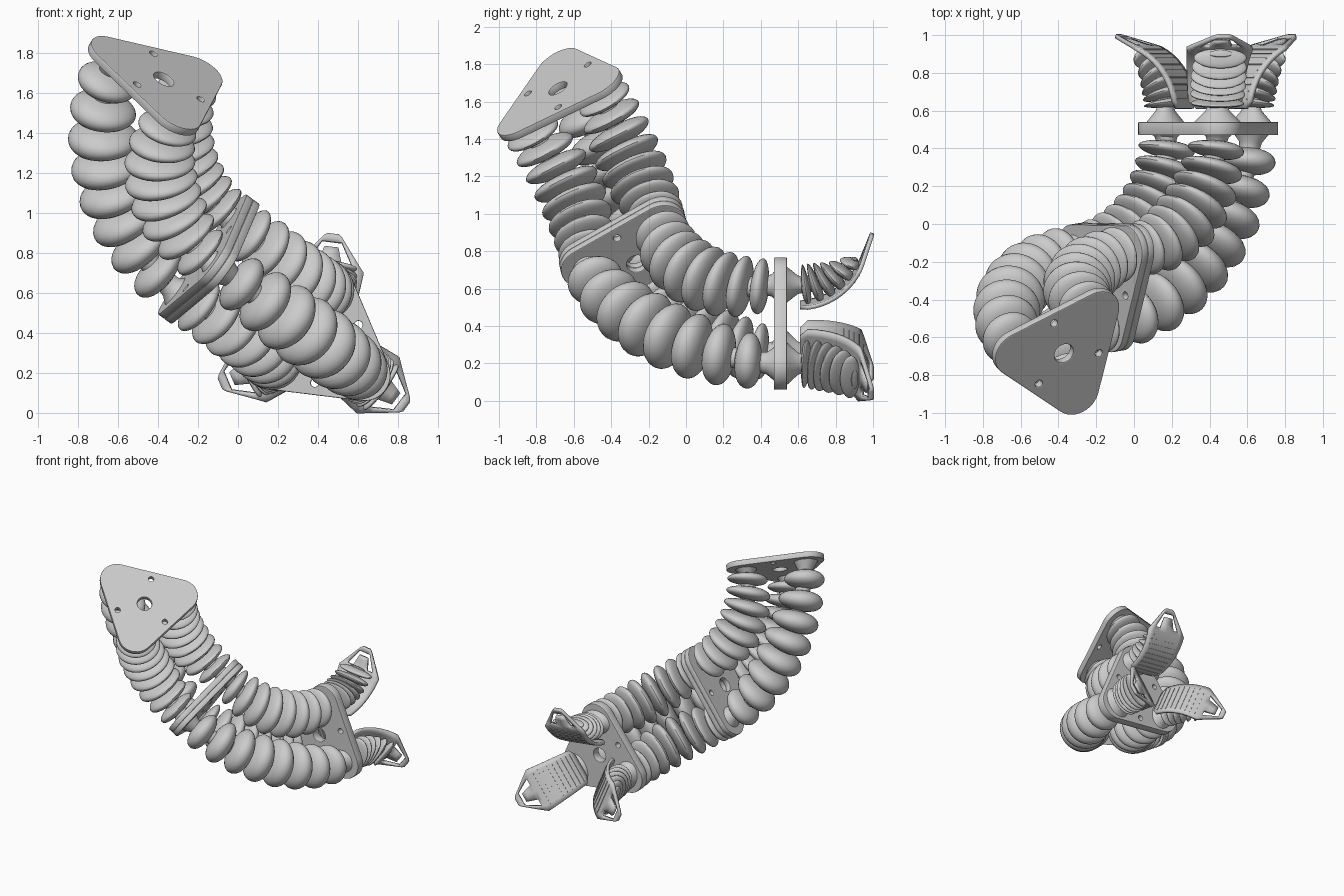
import bpy, bmesh, math
from mathutils import Matrix, Vector

cube = bpy.data.objects.get("Cube")
if cube:
    bpy.data.objects.remove(cube, do_unlink=True)

grey = bpy.data.materials.new("light grey")
grey.use_nodes = True
grey.diffuse_color = (0.6, 0.6, 0.6, 1)
grey.node_tree.nodes["Principled BSDF"].inputs["Base Color"].default_value = (0.6, 0.6, 0.6, 1)


def add_object(name, mesh, matrix=None):
    mesh.materials.clear()
    mesh.materials.append(grey)
    ob = bpy.data.objects.new(name, mesh)
    bpy.context.collection.objects.link(ob)
    if matrix:
        ob.matrix_world = matrix
    bpy.ops.object.select_all(action='DESELECT')
    ob.select_set(True)
    bpy.context.view_layer.objects.active = ob
    bpy.ops.object.shade_smooth_by_angle(angle=math.radians(40))
    return ob


def from_bmesh(name, bm, matrix=None):
    bmesh.ops.recalc_face_normals(bm, faces=bm.faces)
    mesh = bpy.data.meshes.new(name)
    bm.to_mesh(mesh)
    bm.free()
    return add_object(name, mesh, matrix)


def frame(x, y, z, origin):
    m = Matrix((x, y, z)).transposed().to_4x4()
    m.translation = origin
    return m


def arc_sweep(p0, t0, p1):
    """Transform that carries p0 along the circular arc that leaves along t0 and ends at p1."""
    chord = p1 - p0
    c = chord.normalized()
    theta = 2 * math.acos(c.dot(t0))
    rho = chord.length / (2 * math.sin(theta / 2))
    pivot = p0 + (c - t0 * c.dot(t0)).normalized() * rho
    axis = t0.cross(c).normalized()
    move = Matrix.Translation(pivot)
    return lambda t: move @ Matrix.Rotation(theta * t, 4, axis) @ move.inverted()


def bellows(name, sweep, base, offset, bow, count, r_mid, r_end, wide, neck, start, stop, tip, matrix=None):
    """Stack of rounded discs on a narrow neck, carried along a sweep and bowed toward its axis."""
    pitch = (stop - start) / count
    rings = [(0, neck * 2.1), (start * 0.8, neck * 1.1)]
    for i in range(count):
        mid = math.sin(math.pi * (i + 0.5) / count) ** 0.8
        radius = r_end + (r_mid - r_end) * mid
        half = pitch * (0.38 + 0.15 * mid)
        for k in range(1, 14):
            phi = math.pi * k / 14
            r = max(neck, radius * math.sin(phi) ** 0.8)
            rings.append((start + pitch * (i + 0.5) - half * math.cos(phi), r))
    rings += [(stop, neck * 1.1), (1, tip)]
    bm = bmesh.new()
    sides, loops = 36, []
    for t, r in rings:
        m = sweep(t) @ base @ Matrix.Translation(offset * (1 - bow * math.sin(math.pi * t)))
        loops.append([bm.verts.new(m @ Vector((r * math.cos(a), wide * r * math.sin(a), 0)))
                      for a in (math.tau * j / sides for j in range(sides))])
    for lo, hi in zip(loops, loops[1:]):
        for j in range(sides):
            n = (j + 1) % sides
            bm.faces.new((lo[j], lo[n], hi[n], hi[j]))
    bm.faces.new(loops[0])
    bm.faces.new(loops[-1])
    return from_bmesh(name, bm, matrix)


ANGLES = [math.radians(83 + 120 * k) for k in range(3)]
COLUMN = 0.27


def polar(r, a):
    return Vector((r * math.cos(a), r * math.sin(a), 0))


def circle(center, r, n=20):
    return [center + polar(r, math.tau * i / n) for i in range(n)]


def plate(name, matrix, half):
    """Rounded triangle with a centre hole and three bolt holes."""
    outline = [polar(0.28, a) + polar(0.13, a + math.radians(-60 + 10 * i))
               for a in ANGLES for i in range(13)]
    loops = [outline, circle(Vector((0, 0, 0)), 0.055, 28)]
    loops += [circle(polar(0.21, a + math.pi), 0.02) for a in ANGLES]
    cu = bpy.data.curves.new(name + "_outline", 'CURVE')
    cu.dimensions = '2D'
    cu.fill_mode = 'BOTH'
    cu.extrude = half - 0.005
    cu.bevel_depth = 0.005
    cu.bevel_resolution = 1
    cu.offset = -0.005
    for pts in loops:
        sp = cu.splines.new('POLY')
        sp.points.add(len(pts) - 1)
        for p, co in zip(sp.points, pts):
            p.co = (co.x, co.y, 0, 1)
        sp.use_cyclic_u = True
    tmp = bpy.data.objects.new(name + "_tmp", cu)
    bpy.context.collection.objects.link(tmp)
    deps = bpy.context.evaluated_depsgraph_get()
    mesh = bpy.data.meshes.new_from_object(tmp.evaluated_get(deps))
    bpy.data.objects.remove(tmp, do_unlink=True)
    add_object(name, mesh, matrix)


# Arm path: wrist plate, middle plate, top plate
wrist = Vector((0.41, 0.505, 0.358))
middle = Vector((-0.132, -0.268, 0.757))
top = Vector((-0.38, -0.675, 1.655))
base0 = frame((1, 0, 0), (0, 0, 1), (0, -1, 0), wrist)
lower = arc_sweep(wrist, Vector((0, -1, 0)), middle)
base1 = lower(1) @ base0
upper = arc_sweep(middle, base1.to_3x3().col[2].copy(), top)
base2 = upper(1) @ base1

# Plates (the middle one is a bolted pair)
plate("top_plate", base2, 0.022)
plate("wrist_plate", base0, 0.035)
for side, s in (("lower", -1), ("upper", 1)):
    plate(f"middle_plate_{side}", base1 @ Matrix.Translation((0, 0, s * 0.021)), 0.021)

# Three bellows in each arm section
for section, sweep, base in (("lower", lower, base0), ("upper", upper, base1)):
    for k, a in enumerate(ANGLES):
        bellows(f"{section}_bellows_{k + 1}", sweep, base, polar(COLUMN, a), 0.2,
                8, 0.184, 0.138, 1, 0.055, 0.06, 0.95, 0.1)

# Fingers, built in a frame with x outward from the arm axis and z away from the wrist
PIVOT = Matrix.Translation((0.52, 0, 0.06))
BEND = math.radians(70)
STRAIGHT, INNER = 0.06, 0.365


def swing(angle):
    return PIVOT @ Matrix.Rotation(angle, 4, 'Y') @ PIVOT.inverted()


def finger_sweep(t):
    """Follow the pad's bend while flattening the discs onto the pad toward the tip."""
    s = t * (STRAIGHT + 0.25 * BEND) - STRAIGHT
    move = Matrix.Translation((0, 0, s)) if s < 0 else swing(s / 0.25)
    pad = Matrix.Translation((0.52 - INNER, 0, 0))
    return move @ pad @ Matrix.Diagonal((1 - 0.65 * t ** 3, 1, 1, 1)) @ pad.inverted()


def pad_matrix(s):
    """Place on the gripping pad at distance s along it."""
    m = swing(min(s / INNER, BEND))
    return m @ Matrix.Translation((0.52 - INNER, 0, 0.07 + max(s - INNER * BEND, 0)))


def pad_width(s):
    if s < 0.04:
        return 0.1 + s
    return 0.14 + 0.09 * s if s < 0.4 else 0.176 - 0.14 * (s - 0.4) / 0.19


def finger_pad(name, matrix):
    cols = (-1, -0.75, -0.4, 0, 0.4, 0.75, 1)
    rows = [0.04 * i for i in range(11)] + [0.43, 0.46, 0.49, 0.52, 0.55, 0.575, 0.59]
    bm = bmesh.new()
    grid = [[bm.verts.new(pad_matrix(s) @ Vector((0, c * pad_width(s) * (0.8 if s > 0.58 else 1), 0)))
             for c in cols] for s in rows]
    for j in range(len(rows) - 1):
        for i in range(len(cols) - 1):
            side_slot = i in (1, 4) and 0.42 < rows[j] < 0.54
            tip_slot = 0 < i < 5 and 0.51 < rows[j] < 0.54
            if not (side_slot or tip_slot):
                bm.faces.new((grid[j][i], grid[j][i + 1], grid[j + 1][i + 1], grid[j + 1][i]))
    ob = from_bmesh(name, bm, matrix)
    mod = ob.modifiers.new("thickness", 'SOLIDIFY')
    mod.thickness = 0.022
    mod.offset = 0


def finger_ribs(name, matrix):
    bm = bmesh.new()
    for i in range(9):
        s = 0.05 + 0.04 * i
        size = Matrix.Diagonal((0.01, 1.6 * pad_width(s), 0.008, 1))
        bmesh.ops.create_cube(bm, size=1, matrix=pad_matrix(s) @ Matrix.Translation((-0.009, 0, 0)) @ size)
    from_bmesh(name, bm, matrix)


for k, a in enumerate(ANGLES):
    out, away = Vector((math.cos(a), 0, math.sin(a))), Vector((0, 1, 0))
    m = frame(out, away.cross(out), away, wrist + away * 0.035)
    bellows(f"finger_bellows_{k + 1}", finger_sweep, Matrix.Translation((0, 0, STRAIGHT)),
            Vector((0.265, 0, 0)), 0, 6, 0.115, 0.105, 1.3, 0.045, 0.2, 0.99, 0.03, m)
    finger_pad(f"finger_pad_{k + 1}", m)
    finger_ribs(f"finger_ribs_{k + 1}", m)
